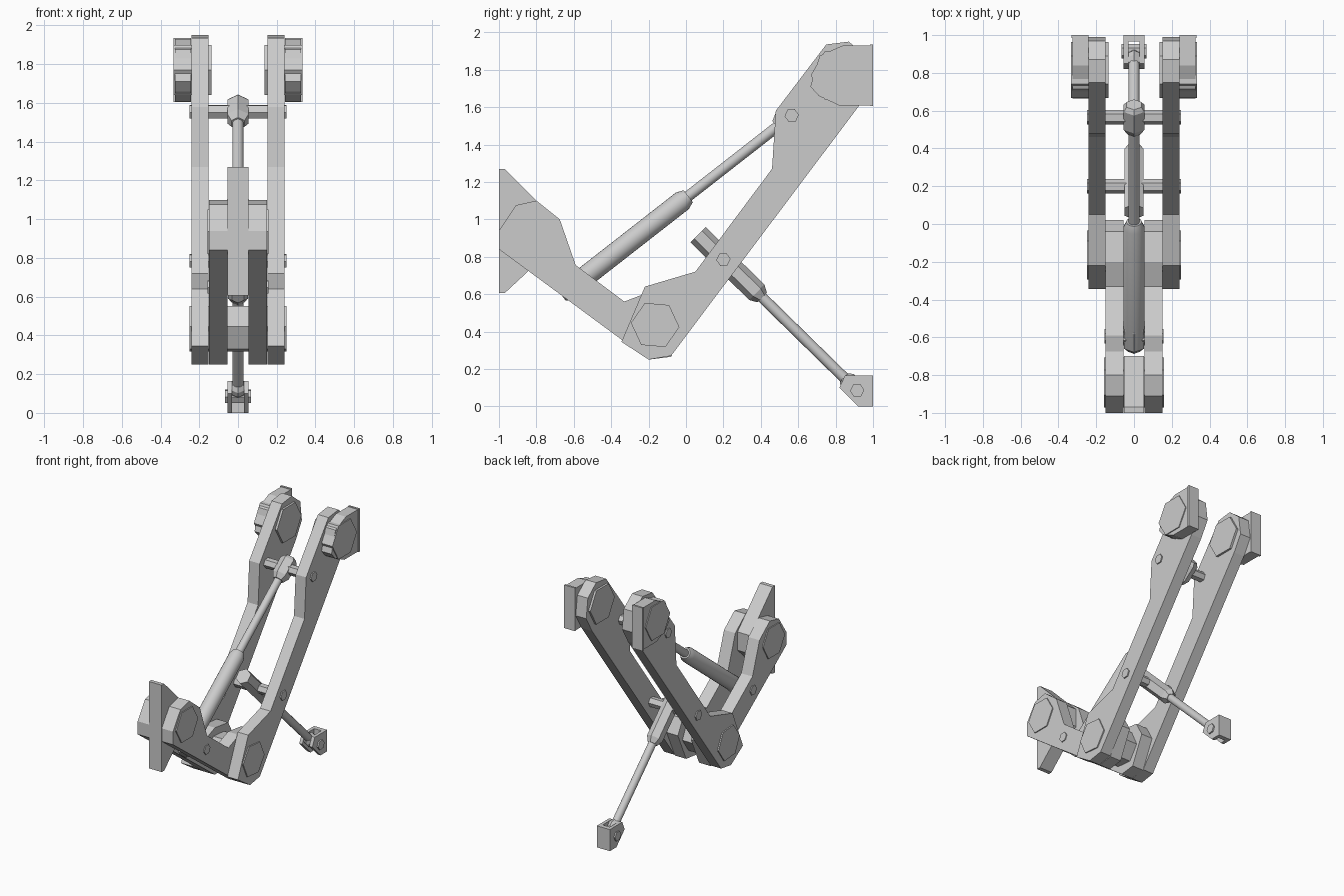
import bpy, bmesh, math
from mathutils import Vector

if "Cube" in bpy.data.objects:
    bpy.data.objects.remove(bpy.data.objects["Cube"])


def make(name, bm, mirror=False):
    bmesh.ops.recalc_face_normals(bm, faces=bm.faces)
    me = bpy.data.meshes.new(name)
    bm.to_mesh(me)
    bm.free()
    ob = bpy.data.objects.new(name, me)
    bpy.context.collection.objects.link(ob)
    if mirror:
        m = ob.modifiers.new("Mirror", 'MIRROR')
        m.use_axis[0] = True
        m.use_mirror_merge = False
    return ob


def plate(name, pts, x0, x1, mirror=False):
    """Side profile (y, z) extruded from x0 to x1."""
    bm = bmesh.new()
    f = bm.faces.new([bm.verts.new((x0, y, z)) for y, z in pts])
    r = bmesh.ops.extrude_face_region(bm, geom=[f])
    bmesh.ops.translate(bm, vec=(x1 - x0, 0, 0),
                        verts=[v for v in r["geom"] if isinstance(v, bmesh.types.BMVert)])
    return make(name, bm, mirror)


def hexagon(c, r, deg=0):
    return [(c[0] + r * math.cos(math.radians(deg + 60 * i)),
             c[1] + r * math.sin(math.radians(deg + 60 * i))) for i in range(6)]


def lathe(name, origin, d, rings, n):
    """Rings (distance, radius) along direction d in the yz plane."""
    o, d = Vector((0, *origin)), Vector((0, *d)).normalized()
    u, w = Vector((0, -d.z, d.y)), Vector((1, 0, 0))
    bm = bmesh.new()
    loops = []
    for t, r in rings:
        loops.append([bm.verts.new(o + d * t + r * (u * math.cos(2 * math.pi * i / n)
                     + w * math.sin(2 * math.pi * i / n))) for i in range(n)])
    for a, b in zip(loops, loops[1:]):
        for i in range(n):
            j = (i + 1) % n
            bm.faces.new((a[i], a[j], b[j], b[i]))
    bm.faces.new(loops[0])
    bm.faces.new(loops[-1])
    if n > 8:
        for f in bm.faces:
            f.smooth = len(f.verts) == 4
        for e in bm.edges:
            if len(e.link_faces) == 2 and e.calc_face_angle() > 0.5:
                e.smooth = False
    return make(name, bm)


# Pivot positions (y, z)
wall, elbow, top = (-0.84, 0.935), (-0.165, 0.435), (0.815, 1.77)
ram_low, ram_high = (-0.595, 0.65), (0.565, 1.555)
strut_pin, foot = (0.2, 0.785), (0.915, 0.085)

# Long upper arms
plate("upper_arm", [(-0.2, 0.25), (-0.08, 0.27), (0.92, 1.6), (0.99, 1.72), (0.97, 1.87),
                    (0.87, 1.95), (0.75, 1.935), (0.48, 1.58), (0.46, 1.27), (0.05, 0.72),
                    (-0.22, 0.64), (-0.345, 0.345)], 0.152, 0.241, True)
# Short lower arms
plate("lower_arm", [(-1.0, 0.84), (-0.2, 0.25), (-0.08, 0.265), (0.02, 0.48), (-0.04, 0.59),
                    (-0.2, 0.61), (-0.33, 0.56), (-0.59, 0.755), (-0.675, 1.0),
                    (-0.8, 1.10), (-0.91, 1.075), (-1.0, 0.94)], 0.055, 0.15, True)

# Front mounting bracket between the lower arms
plate("front_bracket", [(-1, 1.27), (-0.97, 1.27), (-0.8, 1.1), (-0.7, 1.0), (-0.7, 0.86),
                        (-0.83, 0.735), (-0.97, 0.605), (-1, 0.605)], -0.054, 0.054)
# Rear mounting lugs outside the upper arms
plate("rear_lug", [(0.665, 1.71), (0.715, 1.875), (0.84, 1.93), (0.985, 1.93), (0.985, 1.608),
                   (0.82, 1.608), (0.71, 1.66)], 0.242, 0.326, True)
plate("rear_mount_plate", [(0.985, 1.605), (1, 1.605), (1, 1.935), (0.985, 1.935)],
      0.242, 0.332, True)

# Large pivot bolts
plate("front_pivot", hexagon(wall, 0.132), -0.158, 0.158)
plate("elbow_pivot", hexagon(elbow, 0.13, -5), -0.25, 0.25)
plate("rear_pivot", hexagon(top, 0.148), 0.136, 0.333, True)

# Small cross pins
for name, c, half in (("ram_lower_pin", ram_low, 0.157), ("ram_upper_pin", ram_high, 0.25),
                      ("strut_pin", strut_pin, 0.25), ("foot_pin", foot, 0.066)):
    plate(name, hexagon(c, 0.038, 5), -half, half)

# Main hydraulic ram
d = (ram_high[0] - ram_low[0], ram_high[1] - ram_low[1])
length = math.hypot(*d)
lathe("ram_barrel", ram_low, d, [(-0.05, 0.056), (0.73, 0.056), (0.77, 0.04)], 24)
lathe("ram_base_end", ram_low, d, [(-0.09, 0.035), (-0.06, 0.06), (0.06, 0.06), (0.08, 0.05)], 6)
lathe("ram_rod", ram_low, d, [(0.7, 0.029), (length, 0.029)], 16)
lathe("ram_rod_end", ram_high, d, [(-0.1, 0.04), (-0.06, 0.063), (0.06, 0.063), (0.085, 0.045)], 6)

# Lower support strut
d = (foot[0] - strut_pin[0], foot[1] - strut_pin[1])
length = math.hypot(*d)
lathe("strut_body", strut_pin, d, [(-0.19, 0.058), (0.25, 0.058), (0.29, 0.036)], 6)
lathe("strut_rod", strut_pin, d, [(0.2, 0.029), (length, 0.029)], 16)
lathe("strut_rod_end", foot, d, [(-0.1, 0.03), (-0.075, 0.05), (-0.045, 0.05), (-0.02, 0.03)], 6)

# Foot bracket: two cheeks and a back plate
plate("foot_cheek", [(0.85, 0.165), (1, 0.165), (1, 0), (0.92, 0), (0.82, 0.1)],
      0.03, 0.055, True)
plate("foot_back_plate", [(0.965, 0), (1, 0), (1, 0.165), (0.965, 0.165)], -0.03, 0.03)
